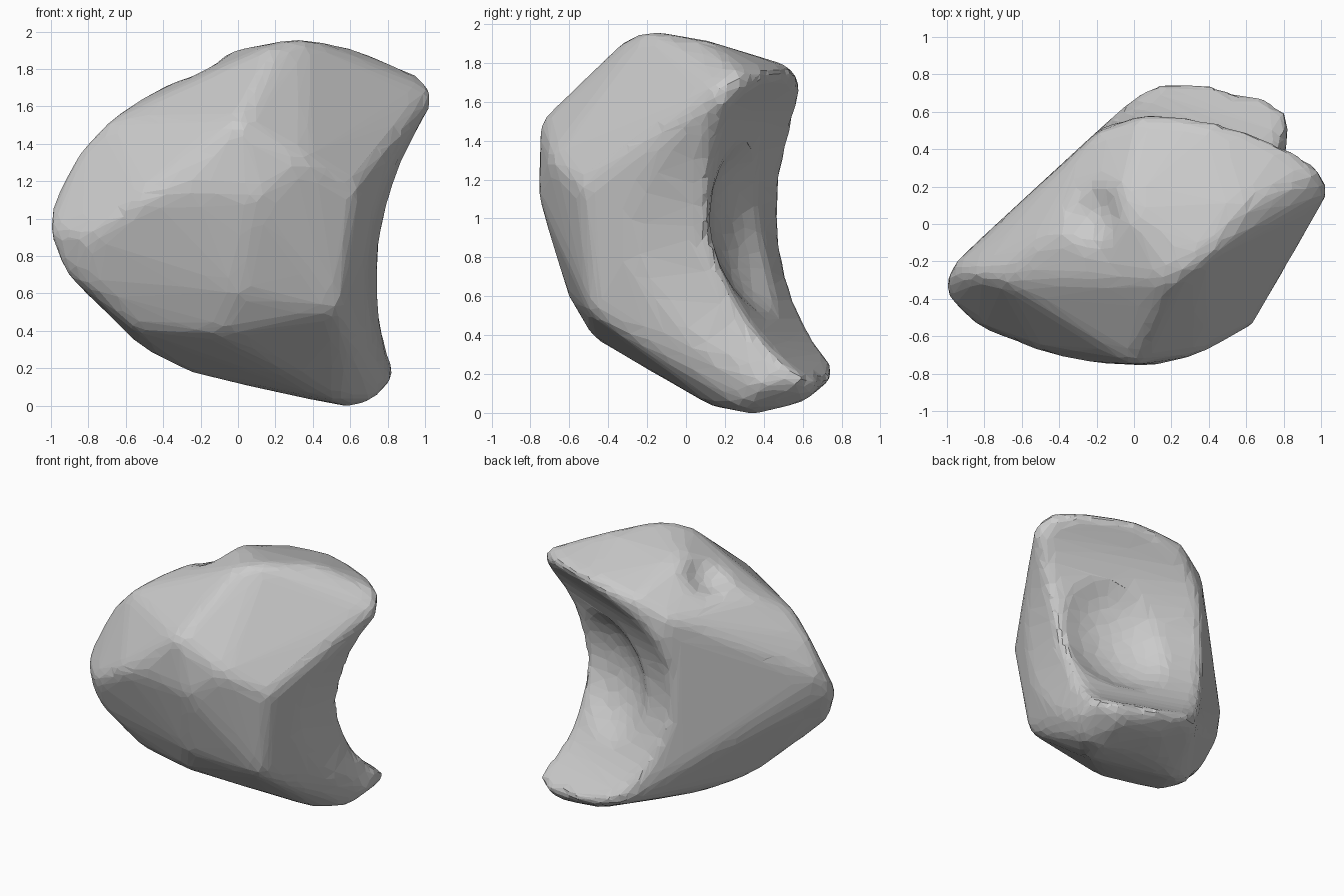
import bpy, bmesh
from mathutils import Vector, Matrix

cube = bpy.data.objects.get("Cube")
if cube:
    bpy.data.objects.remove(cube)

stone = bpy.data.materials.new("stone_grey")
stone.use_nodes = True
stone.diffuse_color = (0.6, 0.6, 0.6, 1)
stone.node_tree.nodes["Principled BSDF"].inputs["Base Color"].default_value = (0.6, 0.6, 0.6, 1)


def add_object(name, bm):
    mesh = bpy.data.meshes.new(name)
    bm.to_mesh(mesh)
    bm.free()
    obj = bpy.data.objects.new(name, mesh)
    bpy.context.collection.objects.link(obj)
    return obj


def add_modifier(obj, kind, **settings):
    mod = obj.modifiers.new(kind.title(), kind)
    for key, value in settings.items():
        setattr(mod, key, value)


def carve(obj, name, bm):
    cutter = add_object(name, bm)
    cutter.hide_render = True
    cutter.hide_set(True)
    cutter.display_type = 'WIRE'
    add_modifier(obj, 'BOOLEAN', operation='DIFFERENCE', object=cutter, solver='EXACT')


def carve_drum(obj, name, axis, centre, radius):
    turn = Vector(axis).to_track_quat('Z', 'Y').to_matrix().to_4x4()
    bm = bmesh.new()
    bmesh.ops.create_cone(bm, cap_ends=True, segments=96, radius1=radius, radius2=radius,
                          depth=4, matrix=Matrix.Translation(centre) @ turn)
    carve(obj, name, bm)


def carve_bowl(obj, name, matrix):
    bm = bmesh.new()
    bmesh.ops.create_icosphere(bm, subdivisions=4, radius=1, matrix=matrix)
    carve(obj, name, bm)


# Key corners of the boulder, wrapped in a convex hull
left_nose = [(-1.02, -.33, .95), (-.97, -.23, 1.1), (-.98, -.4, .92), (-.92, -.4, .7),
             (-.86, -.27, 1.33), (-.7, -.3, 1.5), (-.81, -.56, .9), (-.8, -.46, .64)]
crown = [(-.53, -.12, 1.62), (-.3, -.2, 1.7), (-.05, .1, 1.88), (.35, -.2, 1.95), (.2, -.3, 1.92),
         (.6, .1, 1.9), (.99, .27, 1.74), (1.04, .17, 1.66)]
back_rim = [(-.2, .48, 1.6), (.05, .57, 1.72), (.4, .55, 1.76), (.8, .43, 1.74)]
front = [(0, -.74, 1.5), (.1, -.75, 1.1), (-.25, -.73, 1.15), (-.5, -.68, 1.1), (.35, -.69, 1.3),
         (.63, -.54, 1.15), (.54, -.48, .5), (0, -.6, .6), (-.1, -.47, .38)]
belly = [(-.55, -.38, .4), (-.5, -.05, .29), (-.27, .1, .18), (0, .3, .12)]
foot = [(.04, .7, .22), (.2, .78, .2), (.68, .73, .18), (.84, .58, .16), (.86, .46, .2),
        (.6, .35, -.01), (.55, .15, .02), (.3, .35, .05), (.73, .3, .03), (.65, .6, .05), (.3, .62, .09)]
bm = bmesh.new()
for corner in left_nose + crown + back_rim + front + belly + foot:
    bm.verts.new(corner)
bmesh.ops.convex_hull(bm, input=bm.verts)
bmesh.ops.delete(bm, geom=[v for v in bm.verts if not v.link_faces], context='VERTS')
bmesh.ops.recalc_face_normals(bm, faces=bm.faces)
boulder = add_object("boulder", bm)

# Wide hollow across the back and a shallow sweep down the right flank
along = Vector((.94, -.34, 0)).normalized()
outward = Vector((.34, .94, 0)).normalized()
up = Vector((0, 0, 1))
carve_drum(boulder, "hollow_cutter", along, outward * 1.37 + up * 1.02, 1)
carve_drum(boulder, "flank_cutter", (.15, 1, 0), (2.67, -.4, .55), 2)

# Tilted bowl deepening the hollow under the peak
centre = along * .3 + outward * .72 + up * .97
frame = Matrix((along, outward, up)).transposed().to_4x4()
tilt = Matrix.Rotation(-.45, 4, 'Y')
carve_bowl(boulder, "bowl_cutter",
           Matrix.Translation(centre) @ frame @ tilt @ Matrix.Diagonal((.6, .45, .52, 1)))

# Small dent on the crown
carve_bowl(boulder, "dent_cutter",
           Matrix.Translation((-.28, .08, 1.92)) @ Matrix.Diagonal((.22, .25, .25, 1)))

# Weather the edges, then reduce to irregular facets
add_modifier(boulder, 'REMESH', mode='VOXEL', voxel_size=.035)
add_modifier(boulder, 'SMOOTH', factor=.5, iterations=14)
add_modifier(boulder, 'DISPLACE', strength=.01, mid_level=0)
add_modifier(boulder, 'DECIMATE', ratio=.08)
bpy.context.view_layer.update()
graph = bpy.context.evaluated_depsgraph_get()
mesh = bpy.data.meshes.new_from_object(boulder.evaluated_get(graph))
boulder.modifiers.clear()
boulder.data = mesh

# Stand it on the ground
mesh.transform(Matrix.Translation((0, 0, -min(v.co.z for v in mesh.vertices))))
mesh.materials.clear()
mesh.materials.append(stone)
mesh.shade_flat()
